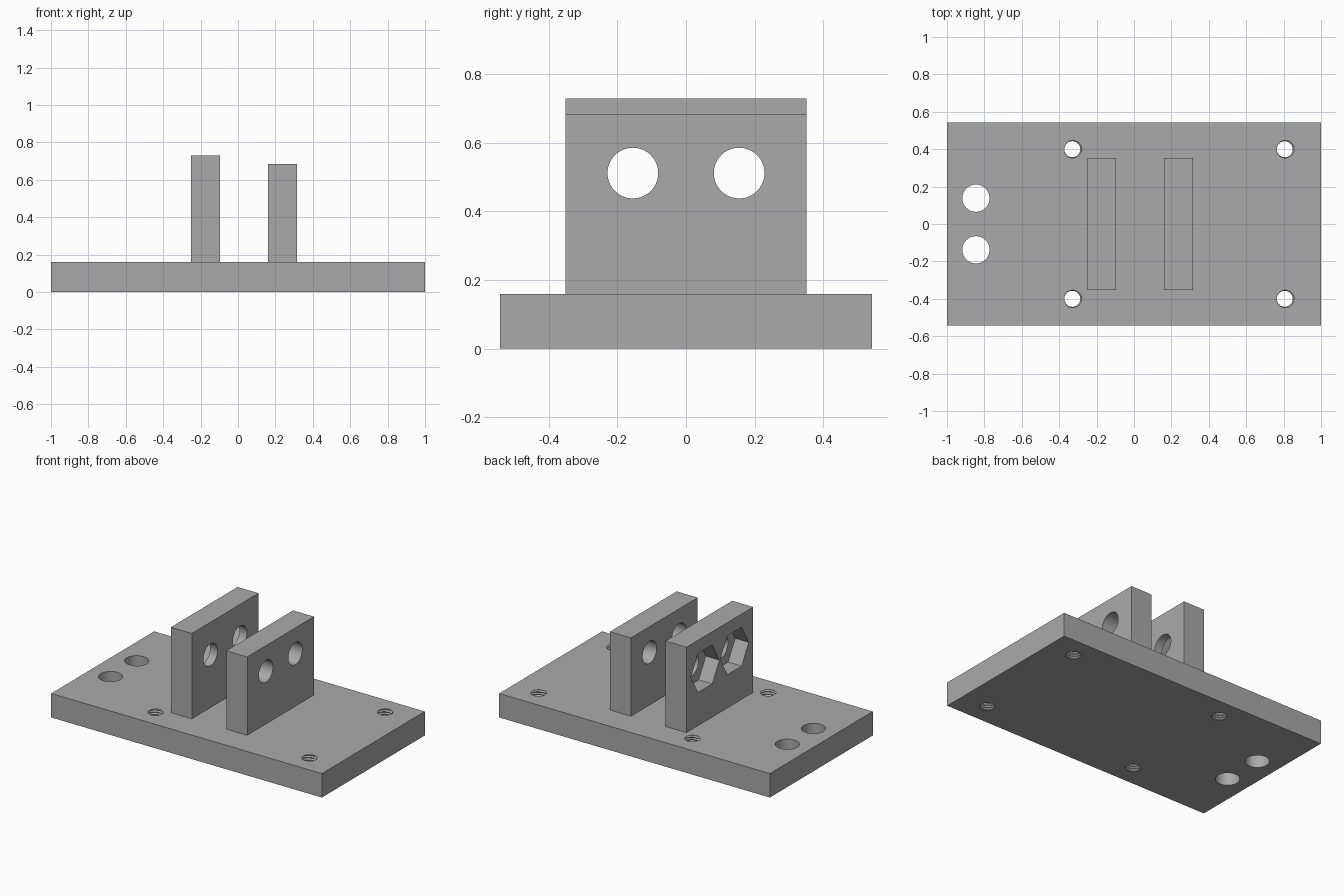
import bpy, bmesh
from math import pi, cos, sin, radians
from mathutils import Matrix, Vector

cube = bpy.data.objects.get("Cube")
if cube:
    bpy.data.objects.remove(cube, do_unlink=True)

GREY = (0.4, 0.4, 0.4, 1)
grey = bpy.data.materials.new("plain grey")
grey.use_nodes = True
grey.diffuse_color = GREY
grey.node_tree.nodes["Principled BSDF"].inputs["Base Color"].default_value = GREY

BASE_TOP = 0.16
PIN_Z, PIN_Y, PIN_R = 0.512, 0.155, 0.074


def to_object(name, bm):
    bmesh.ops.recalc_face_normals(bm, faces=bm.faces)
    mesh = bpy.data.meshes.new(name)
    bm.to_mesh(mesh)
    bm.free()
    mesh.materials.append(grey)
    obj = bpy.data.objects.new(name, mesh)
    bpy.context.collection.objects.link(obj)
    return obj


def box(name, x0, x1, half_y, z0, z1):
    bm = bmesh.new()
    bmesh.ops.create_cube(bm, size=1)
    bmesh.ops.scale(bm, vec=(x1 - x0, 2 * half_y, z1 - z0), verts=bm.verts)
    bmesh.ops.translate(bm, vec=((x0 + x1) / 2, 0, (z0 + z1) / 2), verts=bm.verts)
    return to_object(name, bm)


def prism(name, center, radius, depth, sides, axis):
    """Round or hexagonal cutter along the X or Z axis."""
    bm = bmesh.new()
    bmesh.ops.create_cone(bm, cap_ends=True, segments=sides, radius1=radius,
                          radius2=radius, depth=depth)
    if axis == "X":
        bmesh.ops.rotate(bm, matrix=Matrix.Rotation(pi / 2, 3, "Y"), verts=bm.verts)
    bmesh.ops.translate(bm, vec=center, verts=bm.verts)
    return to_object(name, bm)


def thread(name, x, y, minor=0.043, major=0.051, pitch=0.016, turns=13, sides=24):
    """Helical screw cutter: alternate minor and major spirals, closed by fans."""
    bm = bmesh.new()
    start = -1.5 * pitch
    rows = 2 * turns
    grid = [[bm.verts.new((x + r * cos(2 * pi * i / sides),
                           y + r * sin(2 * pi * i / sides),
                           start + pitch * (j / 2 + i / sides)))
             for j in range(rows + 1) for r in [major if j % 2 else minor]]
            for i in range(sides)]
    grid.append(grid[0][2:])          # one full turn climbs one pitch
    for i in range(sides):
        for j in range(rows - (1 if i == sides - 1 else -1) - 1):
            bm.faces.new((grid[i][j], grid[i + 1][j],
                          grid[i + 1][j + 1], grid[i][j + 1]))
    rim = [e for e in bm.edges if len(e.link_faces) == 1]
    for upper in (False, True):
        edges = [e for e in rim if (e.verts[0].co.z > BASE_TOP / 2) == upper]
        height = sum(e.verts[0].co.z for e in edges) / len(edges)
        tip = bm.verts.new((x, y, height + (0.03 if upper else -0.03)))
        for e in edges:
            bm.faces.new((e.verts[0], e.verts[1], tip))
    return to_object(name, bm)


def cut(target, cutters):
    for cutter in cutters:
        mod = target.modifiers.new("hole", "BOOLEAN")
        mod.operation, mod.solver, mod.object = "DIFFERENCE", "EXACT", cutter
        with bpy.context.temp_override(object=target, active_object=target):
            bpy.ops.object.modifier_apply(modifier=mod.name)
        bpy.data.objects.remove(cutter, do_unlink=True)


# Base plate with two plain holes and four threaded holes
base = box("base_plate", -1, 1, 0.543, 0, BASE_TOP)
cut(base, [prism("mount_cutter", (-0.845, s * 0.138, 0.08), 0.073, 0.4, 40, "Z")
           for s in (-1, 1)])
cut(base, [thread("thread_cutter", x, s * 0.4)
           for x in (-0.33, 0.806) for s in (-1, 1)])

# Two uprights with pin holes
tall = box("tall_upright", -0.25, -0.095, 0.352, BASE_TOP, 0.73)
short = box("short_upright", 0.16, 0.315, 0.352, BASE_TOP, 0.683)
for upright, x in ((tall, -0.17), (short, 0.24)):
    cut(upright, [prism("pin_cutter", (x, s * PIN_Y, PIN_Z), PIN_R, 0.3, 40, "X")
                  for s in (-1, 1)])

# Hexagonal nut pockets in the outer face of the tall upright
cut(tall, [prism("nut_cutter", (-0.25, s * PIN_Y, PIN_Z), 0.15, 0.2, 6, "X")
           for s in (-1, 1)])

# Smooth bores, sharp edges
bpy.ops.object.select_all(action="DESELECT")
for obj in (base, tall, short):
    obj.select_set(True)
bpy.context.view_layer.objects.active = base
bpy.ops.object.shade_smooth_by_angle(angle=radians(30))
